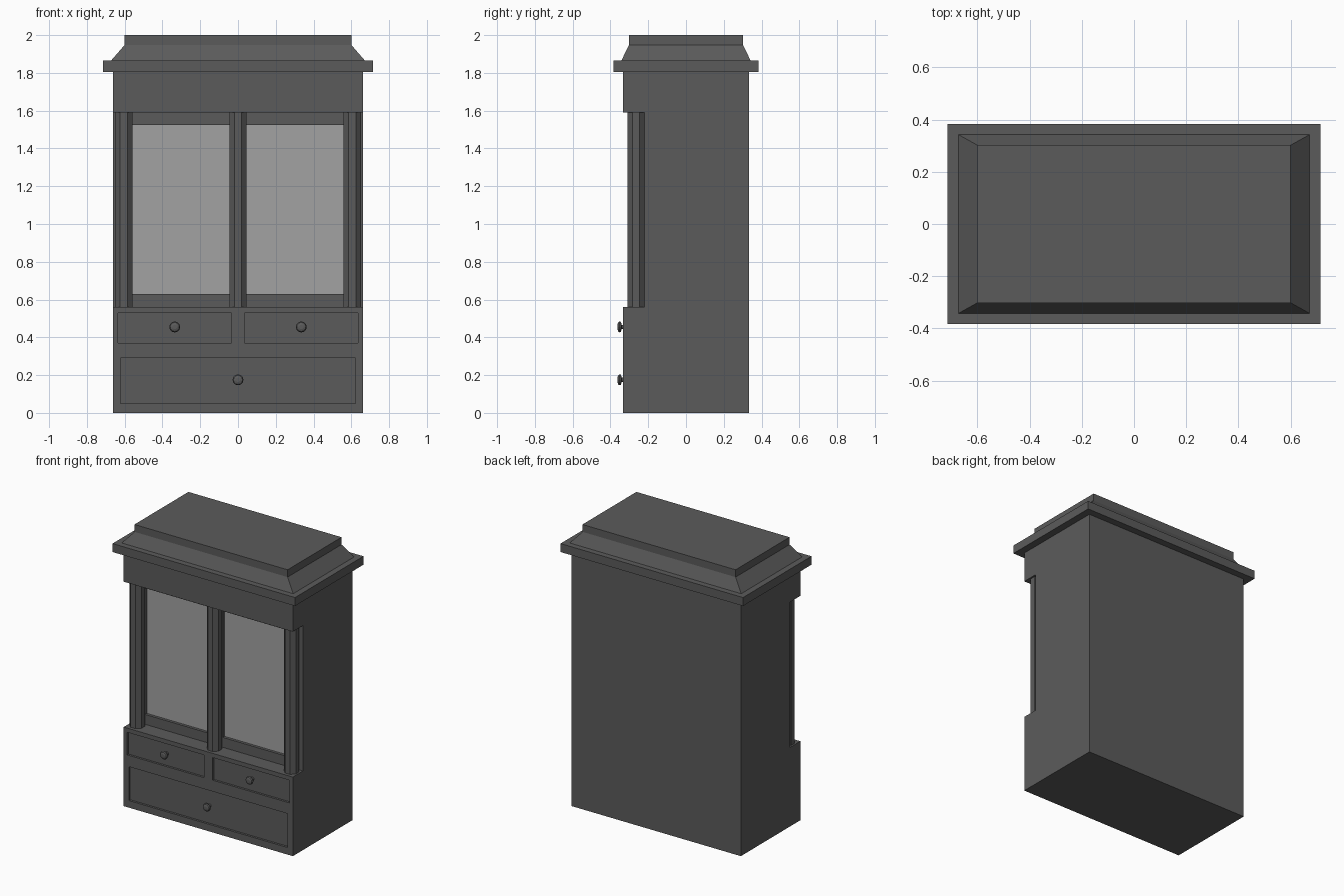
import bpy, bmesh, math
from mathutils import Matrix

if "Cube" in bpy.data.objects:
    bpy.data.objects.remove(bpy.data.objects["Cube"], do_unlink=True)


def material(name, value):
    m = bpy.data.materials.new(name)
    m.use_nodes = True
    col = (value, value, value, 1)
    m.diffuse_color = col
    m.node_tree.nodes["Principled BSDF"].inputs["Base Color"].default_value = col
    return m


wood = material("dark grey wood", 0.105)
glass = material("pale grey glass", 0.36)


def finish(name, bm, mat):
    bmesh.ops.recalc_face_normals(bm, faces=bm.faces[:])
    me = bpy.data.meshes.new(name)
    bm.to_mesh(me)
    bm.free()
    me.materials.append(mat)
    ob = bpy.data.objects.new(name, me)
    bpy.context.collection.objects.link(ob)
    return ob


def box(name, x, y, z, mat):
    """Box from (low, high) ranges on each axis."""
    bm = bmesh.new()
    bmesh.ops.create_cube(bm, size=1)
    for v in bm.verts:
        v.co = [r[0] if c < 0 else r[1] for c, r in zip(v.co, (x, y, z))]
    return finish(name, bm, mat)


def rect_loft(name, rings, mat):
    """Stack of centred rectangles given as (half x, half y, z)."""
    bm = bmesh.new()
    loops = [[bm.verts.new((sx * hx, sy * hy, z))
              for sx, sy in ((-1, -1), (1, -1), (1, 1), (-1, 1))]
             for hx, hy, z in rings]
    bm.faces.new(loops[0])
    bm.faces.new(loops[-1])
    for a, b in zip(loops, loops[1:]):
        for i in range(4):
            j = (i + 1) % 4
            bm.faces.new((a[i], a[j], b[j], b[i]))
    return finish(name, bm, mat)


HALF_W, FRONT, RECESS = 0.663, -0.333, -0.22
LOW, HIGH, TOP = 0.56, 1.59, 1.81

# Carcass: side profile with a recessed upper front
profile = [(-FRONT, 0), (-FRONT, TOP), (FRONT, TOP), (FRONT, HIGH),
           (RECESS, HIGH), (RECESS, LOW), (FRONT, LOW), (FRONT, 0)]
bm = bmesh.new()
side = bm.faces.new([bm.verts.new((-HALF_W, y, z)) for y, z in profile])
geom = bmesh.ops.extrude_face_region(bm, geom=[side])["geom"]
bmesh.ops.translate(bm, vec=(2 * HALF_W, 0, 0),
                    verts=[g for g in geom if isinstance(g, bmesh.types.BMVert)])
carcass = finish("carcass", bm, wood)


def cut(x, face_y, z):
    """Cut a shallow opening into the carcass front."""
    cutter = box("cutter", x, (face_y - 0.05, face_y + 0.04), z, wood)
    cutter.hide_render = True
    mod = carcass.modifiers.new("opening", "BOOLEAN")
    mod.operation, mod.solver, mod.object = "DIFFERENCE", "EXACT", cutter
    bpy.context.view_layer.objects.active = carcass
    bpy.ops.object.modifier_apply(modifier=mod.name)
    bpy.data.objects.remove(cutter, do_unlink=True)


def knob(name, x, z):
    """Turned knob pointing to the front."""
    bm = bmesh.new()
    turn = [(0.013, 0), (0.011, 0.022), (0.027, 0.027), (0.029, 0.034),
            (0.024, 0.041), (0.012, 0.045)]
    n = 12
    rings = [[bm.verts.new((x + r * math.cos(math.tau * i / n), FRONT + 0.015 - d,
                            z + r * math.sin(math.tau * i / n)))
              for i in range(n)] for r, d in turn]
    for a, b in zip(rings, rings[1:]):
        for i in range(n):
            j = (i + 1) % n
            bm.faces.new((a[i], a[j], b[j], b[i]))
    bm.faces.new(rings[0])
    bm.faces.new(rings[-1])
    finish(name, bm, wood)


# Drawers sit slightly back in their openings
drawers = {"right_drawer": ((-0.635, -0.035), (0.37, 0.53)),
           "left_drawer": ((0.035, 0.635), (0.37, 0.53)),
           "bottom_drawer": ((-0.622, 0.622), (0.05, 0.29))}
for name, (x, z) in drawers.items():
    cut(x, FRONT, z)
    box(name, x, (FRONT + 0.015, FRONT + 0.045), z, wood)
    knob(name + "_knob", sum(x) / 2, sum(z) / 2 + 0.005)

# Glass panes set back in the door openings
for name, x in (("right_pane", (-0.575, -0.035)), ("left_pane", (0.035, 0.575))):
    cut(x, RECESS, (0.63, 1.525))
    box(name, x, (RECESS + 0.02, RECESS + 0.045), (0.63, 1.525), glass)

# Eight-sided columns
for name, x in (("right_column", -0.605), ("middle_column", 0), ("left_column", 0.605)):
    bm = bmesh.new()
    bmesh.ops.create_cone(bm, cap_ends=True, segments=8, radius1=0.05, radius2=0.05,
                          depth=HIGH - LOW)
    # Turn until a flat side faces the front
    turn = math.pi / 8 if any(abs(v.co.x) < 0.001 for v in bm.verts) else 0
    bmesh.ops.rotate(bm, verts=bm.verts[:], matrix=Matrix.Rotation(turn, 3, "Z"))
    bmesh.ops.translate(bm, verts=bm.verts[:], vec=(x, -0.264, (LOW + HIGH) / 2))
    finish(name, bm, wood)

# Cornice: flat slab, sloped moulding and top cap
rect_loft("cornice", [(0.715, 0.383, 1.805), (0.715, 0.383, 1.865),
                      (0.672, 0.342, 1.865), (0.6, 0.302, 1.948),
                      (0.6, 0.302, 2.0)], wood)
